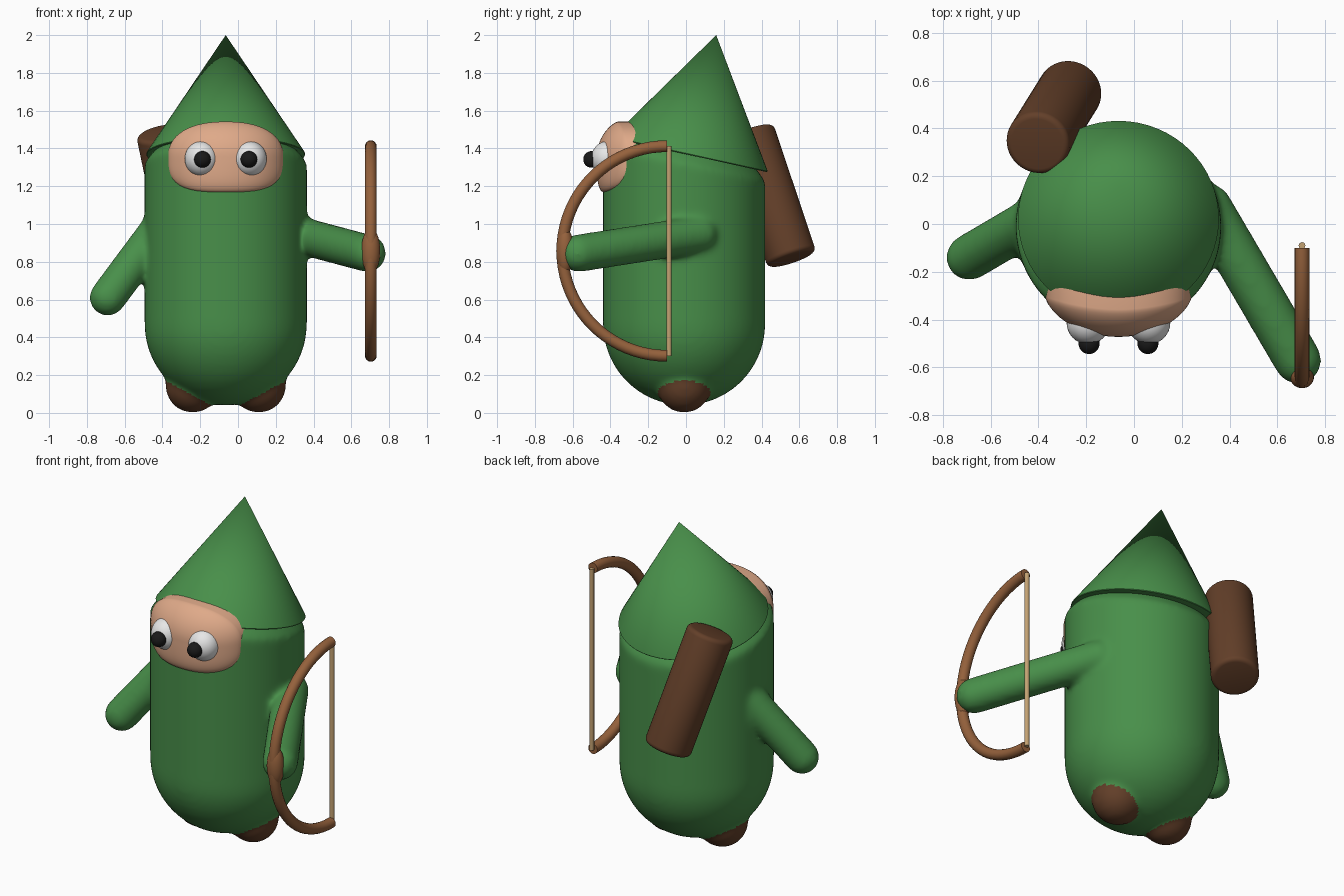
import bpy, bmesh
from math import pi, sin, cos, sqrt
from mathutils import Vector, Matrix

cube = bpy.data.objects.get("Cube")
if cube:
    bpy.data.objects.remove(cube, do_unlink=True)

CX, CY = -0.065, -0.01      # body axis
R = 0.43                    # body radius


def material(name, colour):
    m = bpy.data.materials.new(name)
    m.use_nodes = True
    m.diffuse_color = (*colour, 1)
    m.node_tree.nodes["Principled BSDF"].inputs["Base Color"].default_value = (*colour, 1)
    return m


green = material("cloth green", (0.065, 0.275, 0.068))
skin = material("skin peach", (0.74, 0.4, 0.25))
dark_brown = material("dark brown leather", (0.125, 0.05, 0.022))
wood = material("bow wood", (0.3, 0.12, 0.045))
cord = material("string tan", (0.55, 0.36, 0.17))
white = material("eye white", (0.8, 0.8, 0.8))
black = material("pupil black", (0.01, 0.01, 0.01))


def finish(name, bm, *mats, angle=40):
    bmesh.ops.recalc_face_normals(bm, faces=bm.faces)
    mesh = bpy.data.meshes.new(name)
    bm.to_mesh(mesh)
    bm.free()
    ob = bpy.data.objects.new(name, mesh)
    bpy.context.collection.objects.link(ob)
    for m in mats:
        mesh.materials.append(m)
    bpy.ops.object.select_all(action='DESELECT')
    ob.select_set(True)
    bpy.context.view_layer.objects.active = ob
    bpy.ops.object.shade_smooth_by_angle(angle=angle * pi / 180)
    return ob


def add_ball(bm, centre, radii):
    mat = Matrix.Translation(centre) @ Matrix.Diagonal((*radii, 1))
    bmesh.ops.create_uvsphere(bm, u_segments=32, v_segments=20, radius=1, matrix=mat)


def add_cone(bm, a, b, r1, r2, segments=48):
    a, b = Vector(a), Vector(b)
    d = b - a
    mat = Matrix.Translation((a + b) / 2) @ d.to_track_quat('Z', 'Y').to_matrix().to_4x4()
    bmesh.ops.create_cone(bm, cap_ends=True, segments=segments, radius1=r1,
                          radius2=r2, depth=d.length, matrix=mat)


def add_capsule(bm, a, b, r):
    add_cone(bm, a, b, r, r)
    for p in (a, b):
        add_ball(bm, p, (r, r, r))


# Body, arms and feet, melted into one soft skin
bm = bmesh.new()
profile = [(R * sin(t * pi / 24), 0.47 - R * cos(t * pi / 24)) for t in range(13)]
profile += [(R, 0.9), (R, 1.32), (0.37, 1.39), (0, 1.4)]
verts = [bm.verts.new((r, 0, z)) for r, z in profile]
edges = [bm.edges.new(pair) for pair in zip(verts, verts[1:])]
bmesh.ops.spin(bm, geom=verts + edges, cent=(0, 0, 0), axis=(0, 0, 1),
               angle=2 * pi, steps=64)
bmesh.ops.remove_doubles(bm, verts=bm.verts, dist=0.0005)
for v in bm.verts:                      # top slopes down to the back
    if v.co.z > 1:
        v.co.z -= 0.22 * v.co.y
bmesh.ops.translate(bm, verts=bm.verts, vec=(CX, CY, 0))
add_capsule(bm, (-0.4, 0.03, 1.0), (-0.69, -0.14, 0.61), 0.097)
add_capsule(bm, (0.31, 0.07, 0.945), (0.685, -0.57, 0.845), 0.1)
feet = [Vector((CX + s * 0.175, CY, 0.145)) for s in (-1, 1)]
for foot in feet:
    add_ball(bm, foot, (0.145, 0.145, 0.145))
body = finish("body", bm, green, dark_brown)
remesh = body.modifiers.new("melt", 'REMESH')
remesh.mode = 'VOXEL'
remesh.voxel_size = 0.014
remesh.use_smooth_shade = True
smooth = body.modifiers.new("soften", 'SMOOTH')
smooth.factor = 0.5
smooth.iterations = 20
for name in ("melt", "soften"):
    bpy.ops.object.modifier_apply(modifier=name)
belly = Vector((CX, CY, 0.47))
for p in body.data.polygons:
    p.use_smooth = True
    near = min((p.center - f).length for f in feet) < 0.165
    p.material_index = int(near and (p.center - belly).length > R + 0.008)

# Pointed hood, leaning back
bm = bmesh.new()
add_cone(bm, (CX, 0.02, 1.365), (CX, 0.16, 2.0), 0.425, 0.0, 64)
rim = [e for e in bm.edges if all(v.co.z < 1.9 for v in e.verts)
       and any(len(f.verts) > 4 for f in e.link_faces)]
bmesh.ops.bevel(bm, geom=rim, offset=0.012, segments=3, profile=0.5, affect='EDGES')
finish("hood", bm, green)

# Face: a puffed patch wrapped round the front of the body
bm = bmesh.new()
N, RINGS = 64, 12
rings = []
for i in range(1, RINGS + 1):
    rho = sin(i / RINGS * pi / 2)
    ring = []
    for k in range(N):
        c, s = cos(2 * pi * k / N), sin(2 * pi * k / N)
        power = 2.3 if s > 0 else 3.2
        grow = rho / (abs(c) ** power + abs(s) ** power) ** (1 / power)
        x, z = 0.305 * c * grow, 0.187 * s * grow
        bulge = R - 0.005 + 0.037 * sqrt(max(0, 1 - rho ** 4))
        y = -sqrt(bulge ** 2 - x ** 2) + 2.2 * max(0, z) ** 2
        ring.append(bm.verts.new((CX + x, CY + y, 1.355 + z)))
    rings.append(ring)
rings.append([bm.verts.new(v.co + Vector((0, 0.13, 0))) for v in rings[-1]])
bm.faces.new(rings[0])
for a, b in zip(rings, rings[1:]):
    for k in range(N):
        j = (k + 1) % N
        bm.faces.new((a[k], a[j], b[j], b[k]))
bm.faces.new(rings[-1])
finish("face", bm, skin, angle=60)

# Eyes
for side, s in (("right", -1), ("left", 1)):
    x = CX + s * 0.127
    bm = bmesh.new()
    add_ball(bm, (x, -0.413, 1.345), (0.09, 0.09, 0.094))
    finish(side + "_eye", bm, white)
    bm = bmesh.new()
    add_ball(bm, (x - s * 0.004, -0.5, 1.342), (0.044, 0.044, 0.044))
    finish(side + "_pupil", bm, black)

# Quiver on the back
bm = bmesh.new()
add_cone(bm, (-0.265, 0.56, 0.815), (-0.405, 0.335, 1.485), 0.135, 0.135)
caps = [e for e in bm.edges if any(len(f.verts) > 4 for f in e.link_faces)]
bmesh.ops.bevel(bm, geom=caps, offset=0.025, segments=4, profile=0.5, affect='EDGES')
finish("quiver", bm, dark_brown)

# Bow: half-circle limb, grip and string
BX, BY, BZ, BR = 0.703, -0.1, 0.857, 0.555
bm = bmesh.new()
rings = []
for i in range(41):
    t = pi / 2 + pi * i / 40
    out = Vector((0, cos(t), sin(t)))
    mid = Vector((BX, BY, BZ)) + BR * out
    rings.append([bm.verts.new(mid + 0.031 * (cos(a) * out + Vector((sin(a), 0, 0))))
                  for a in (2 * pi * k / 16 for k in range(16))])
for a, b in zip(rings, rings[1:]):
    for k in range(16):
        j = (k + 1) % 16
        bm.faces.new((a[k], a[j], b[j], b[k]))
for end in (rings[0], rings[-1]):
    bm.faces.new(end)
finish("bow_limb", bm, wood)

bm = bmesh.new()
add_ball(bm, (BX, BY - BR + 0.015, BZ), (0.05, 0.047, 0.12))
finish("bow_grip", bm, wood)

bm = bmesh.new()
add_cone(bm, (BX, -0.09, BZ - BR), (BX, -0.09, BZ + BR), 0.014, 0.014, 16)
finish("bow_string", bm, cord)
